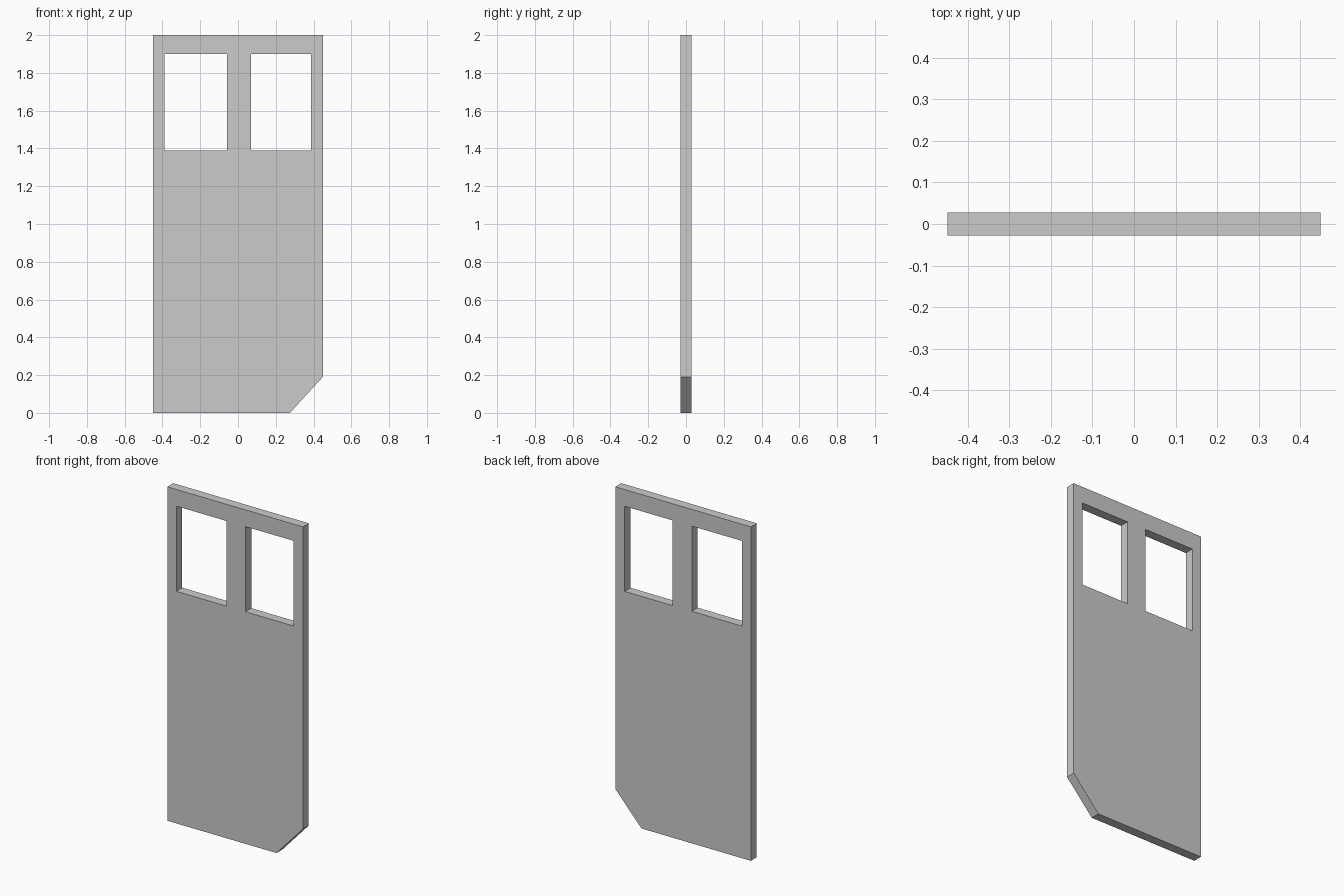
import bpy, bmesh
from mathutils import Vector

if "Cube" in bpy.data.objects:
    bpy.data.objects.remove(bpy.data.objects["Cube"])

HALF_DEPTH = 0.028


def rect(x0, x1, z0, z1):
    return [(x0, z0), (x1, z0), (x1, z1), (x0, z1)]


def panel(name, loops, half_depth):
    """Flat panel from an outer loop plus hole loops in the XZ plane, given thickness along y."""
    bm = bmesh.new()
    edges = []
    for loop in loops:
        verts = [bm.verts.new((x, -half_depth, z)) for x, z in loop]
        edges += [bm.edges.new((a, b)) for a, b in zip(verts, verts[1:] + verts[:1])]
    bmesh.ops.triangle_fill(bm, edges=edges, use_beauty=True, normal=Vector((0, -1, 0)))
    ext = bmesh.ops.extrude_face_region(bm, geom=bm.faces[:], use_keep_orig=True)
    moved = [g for g in ext["geom"] if isinstance(g, bmesh.types.BMVert)]
    bmesh.ops.translate(bm, verts=moved, vec=(0, 2 * half_depth, 0))
    bmesh.ops.recalc_face_normals(bm, faces=bm.faces[:])
    mesh = bpy.data.meshes.new(name)
    bm.to_mesh(mesh)
    bm.free()
    obj = bpy.data.objects.new(name, mesh)
    bpy.context.collection.objects.link(obj)
    return obj


# Door outline with the clipped lower corner
outline = [(-0.449, 0), (0.275, 0), (0.449, 0.19), (0.449, 2), (-0.449, 2)]

# Two window openings
windows = [rect(-0.389, -0.058, 1.39, 1.90), rect(0.069, 0.387, 1.39, 1.90)]

panel("door_panel", [outline] + windows, HALF_DEPTH)
